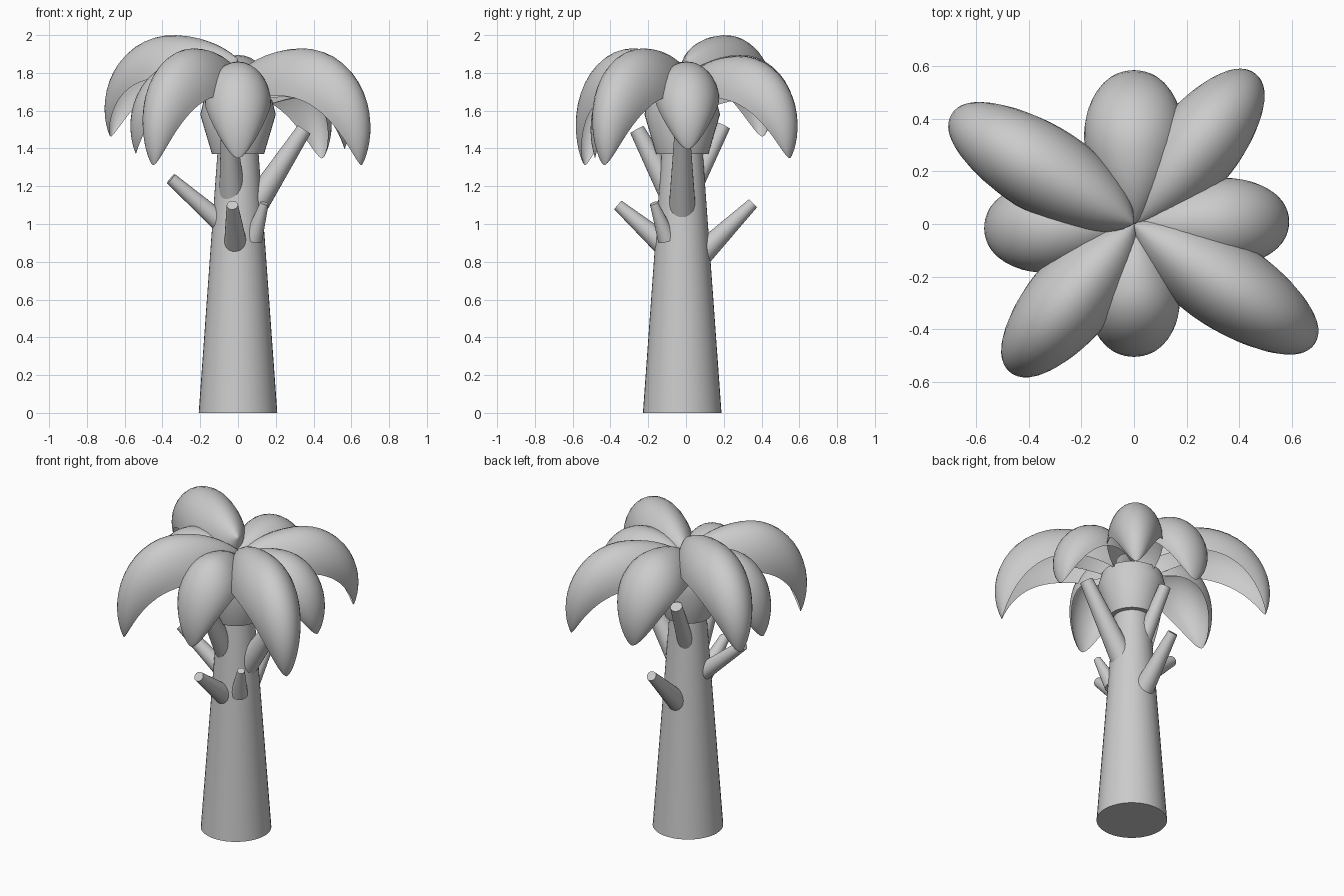
import bpy, bmesh
from math import sin, cos, pi, radians
from mathutils import Vector

if "Cube" in bpy.data.objects:
    bpy.data.objects.remove(bpy.data.objects["Cube"], do_unlink=True)

# Single plain material
grey = bpy.data.materials.new("plain_grey")
grey.use_nodes = True
colour = (0.6, 0.6, 0.6, 1)
grey.diffuse_color = colour
grey.node_tree.nodes["Principled BSDF"].inputs["Base Color"].default_value = colour


def finish(name, bm, angle=40):
    """Turn a bmesh into a smooth-shaded object with sharp edges kept."""
    bmesh.ops.remove_doubles(bm, verts=bm.verts, dist=0.0005)
    bmesh.ops.recalc_face_normals(bm, faces=bm.faces)
    mesh = bpy.data.meshes.new(name)
    bm.to_mesh(mesh)
    bm.free()
    mesh.materials.append(grey)
    ob = bpy.data.objects.new(name, mesh)
    bpy.context.collection.objects.link(ob)
    bpy.ops.object.select_all(action='DESELECT')
    ob.select_set(True)
    bpy.context.view_layer.objects.active = ob
    bpy.ops.object.shade_smooth_by_angle(angle=radians(angle))
    return ob


def tube(name, rings, sides=32):
    """Capped round solid through (centre, radius) rings, all facing one axis."""
    axis = Vector(rings[-1][0]) - Vector(rings[0][0])
    turn = axis.to_track_quat('Z', 'Y')
    bm = bmesh.new()
    loops = []
    for centre, radius in rings:
        loops.append([bm.verts.new(Vector(centre) + turn @ Vector(
            (radius * cos(2 * pi * i / sides), radius * sin(2 * pi * i / sides), 0)))
            for i in range(sides)])
    for a, b in zip(loops, loops[1:]):
        for i in range(sides):
            j = (i + 1) % sides
            bm.faces.new((a[i], a[j], b[j], b[i]))
    bm.faces.new(loops[0])
    bm.faces.new(loops[-1])
    return finish(name, bm)


def leaf(name, heading, length, half_width, mid_z, rise, tip_angle, fullness):
    """Hollow arched leaf: a thin domed shell with a curved rim and drooping tip."""
    steps, arc = 28, 16
    start, end = radians(137), radians(-tip_angle)
    c = length / 2

    def crest(u):
        t = start + (end - start) * u
        r = c + c * cos(t) / (abs(cos(start)) if cos(t) < 0 else 1)
        return Vector((r, 0, mid_z + rise * sin(t)))

    first = Vector((0.05 * length, 0, mid_z + 0.1))
    bend = Vector((0.75 * length, 0, mid_z + rise - 0.08))
    last = crest(1)
    out = Vector((cos(heading), sin(heading), 0))
    side = Vector((-out.y, out.x, 0))
    bm = bmesh.new()
    loops = []
    for k in range(steps + 1):
        u = (1 - cos(pi * k / steps)) / 2
        top = crest(u)
        rim = first * (1 - u) ** 2 + bend * 2 * u * (1 - u) + last * u ** 2
        width = half_width * max(sin(pi * u ** fullness), 0) ** 0.6
        loop = []
        for i in range(2 * arc):
            a = pi * i / arc
            inner = i > arc
            lift = abs(sin(a)) * (0.95 if inner else 1)
            spread = width * cos(a) * (0.95 if inner else 1)
            p = rim + (top - rim) * lift
            loop.append(bm.verts.new(out * p.x + side * spread + Vector((0, 0, p.z))))
        loops.append(loop)
    for a, b in zip(loops, loops[1:]):
        for i in range(2 * arc):
            j = (i + 1) % (2 * arc)
            bm.faces.new((a[i], a[j], b[j], b[i]))
    bmesh.ops.dissolve_degenerate(bm, edges=bm.edges, dist=0.0003)
    return finish(name, bm, 50)


# Trunk and the flared collar under the crown
AXIS_Y = -0.02
tube("trunk", [((0, AXIS_Y, 0), 0.208), ((0, AXIS_Y, 1.5), 0.1)], 40)
tube("crown_collar", [((0, AXIS_Y, 1.37), 0.138), ((0, AXIS_Y, 1.58), 0.2),
                      ((0, AXIS_Y, 1.66), 0.18)], 40)

# Branch stubs: base point, tip point, base radius, tip radius
branches = {
    "front_branch": ((-0.01, -0.08, 0.86), (-0.03, -0.36, 1.1), 0.066, 0.03),
    "back_branch": ((0, 0.06, 0.82), (0, 0.355, 1.11), 0.066, 0.03),
    "right_branch": ((-0.07, -0.03, 0.99), (-0.355, -0.08, 1.24), 0.055, 0.032),
    "left_branch": ((0.07, -0.02, 1.07), (0.35, -0.02, 1.5), 0.072, 0.04),
    "small_branch": ((0.08, -0.1, 0.92), (0.14, -0.17, 1.11), 0.05, 0.022),
    "upper_front_branch": ((-0.03, -0.07, 1.15), (-0.05, -0.26, 1.5), 0.07, 0.04),
    "upper_back_branch": ((-0.03, 0.03, 1.18), (-0.07, 0.2, 1.52), 0.05, 0.036),
}
for name, (base, tip, r0, r1) in branches.items():
    tube(name, [(base, r0), (tip, r1)], 24)

# Leaves: heading, length, half width, middle height, rise, tip angle, fullness
leaves = {
    "left_leaf": (1, 0.59, 0.17, 1.53, 0.33, 24, 0.85),
    "back_left_leaf": (51, 0.735, 0.165, 1.5, 0.39, 23, 0.7),
    "back_leaf": (90, 0.585, 0.19, 1.54, 0.355, 26, 0.85),
    "back_right_leaf": (149, 0.81, 0.17, 1.6, 0.4, 20, 0.7),
    "right_leaf": (182, 0.57, 0.175, 1.52, 0.34, 26, 0.85),
    "front_right_leaf": (230, 0.735, 0.165, 1.5, 0.43, 26, 0.7),
    "front_leaf": (270, 0.505, 0.175, 1.5, 0.36, 25, 0.85),
    "front_left_leaf": (-33.5, 0.825, 0.17, 1.5, 0.43, 26, 0.7),
}
for name, (heading, *shape) in leaves.items():
    leaf(name, radians(heading), *shape)
